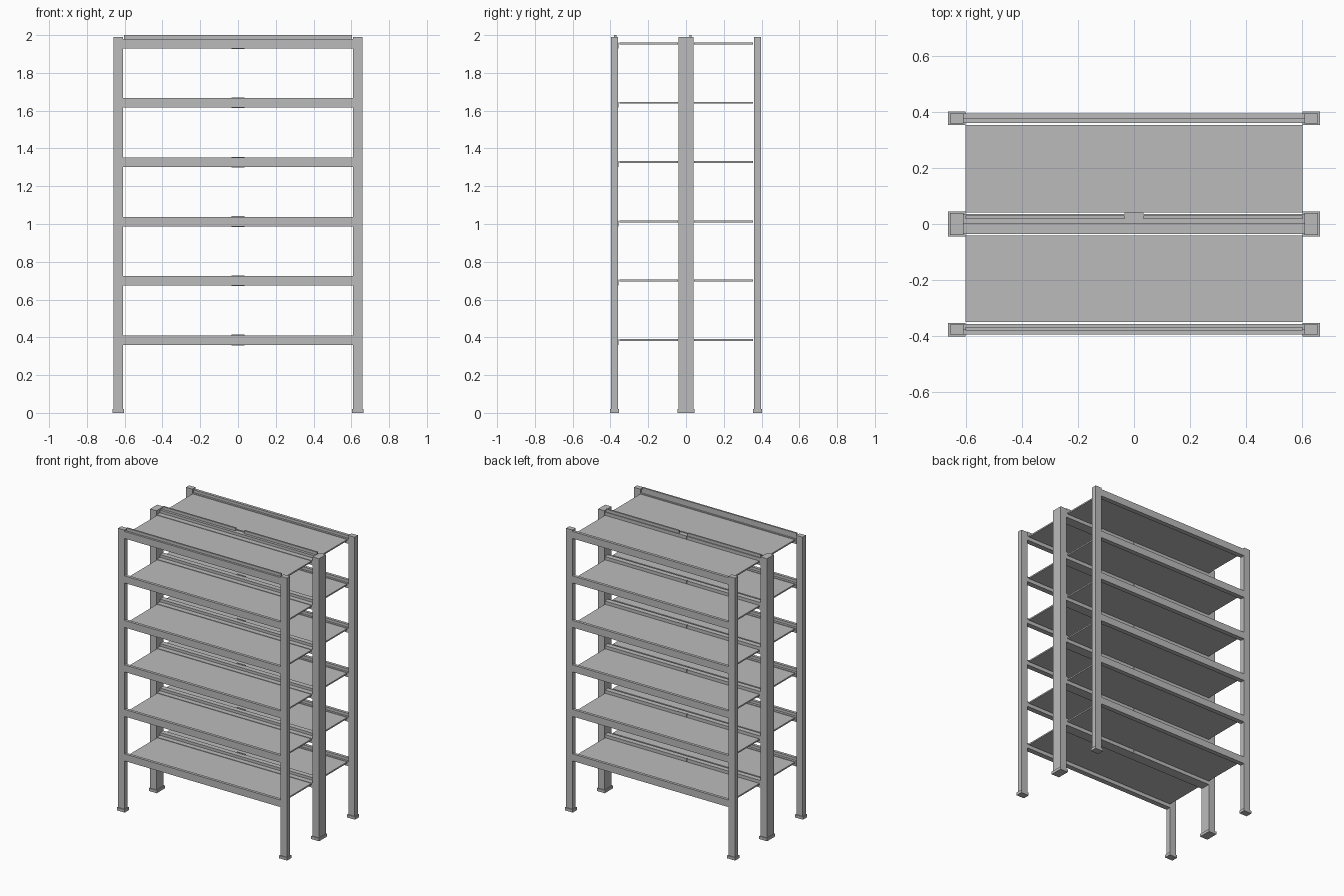
import bpy
import bmesh

cube = bpy.data.objects.get("Cube")
if cube:
    bpy.data.objects.remove(cube, do_unlink=True)

GREY = (0.5, 0.5, 0.5, 1)
steel = bpy.data.materials.new("grey steel")
steel.use_nodes = True
steel.diffuse_color = GREY
steel.node_tree.nodes["Principled BSDF"].inputs["Base Color"].default_value = GREY


def make_part(name, boxes):
    """One object from boxes given as (x0, x1), (y0, y1), (z0, z1)."""
    bm = bmesh.new()
    for spans in boxes:
        made = bmesh.ops.create_cube(bm, size=1)
        for v in made["verts"]:
            for axis, (lo, hi) in enumerate(spans):
                v.co[axis] = hi if v.co[axis] > 0 else lo
    mesh = bpy.data.meshes.new(name)
    bm.to_mesh(mesh)
    bm.free()
    mesh.materials.append(steel)
    obj = bpy.data.objects.new(name, mesh)
    bpy.context.collection.objects.link(obj)


# Uprights and their base plates
rows = {"front": (-0.378, 0.018), "middle": (0, 0.039), "back": (0.378, 0.018)}
for row, (y, half) in rows.items():
    for side, x in (("left", 0.634), ("right", -0.634)):
        make_part(f"{row}_{side}_post",
                  [((x - 0.025, x + 0.025), (y - half, y + half), (0.01, 1.99))])
        foot = half + 0.006
        make_part(f"{row}_{side}_foot",
                  [((x - 0.031, x + 0.031), (y - foot, y + foot), (0, 0.02))])

# Six levels of shelves, stepped beams and joining clips
BEAM = (-0.609, 0.609)
for level in range(6):
    z = 0.386 + level * 0.314
    n = level + 1
    for name, y0, y1 in (("front", -0.351, -0.042), ("back", 0.042, 0.355)):
        make_part(f"{name}_shelf_{n}", [((-0.603, 0.603), (y0, y1), (z - 0.005, z + 0.005))])
    low, top = z - 0.026, z + 0.024
    make_part(f"front_beam_{n}", [
        (BEAM, (-0.395, -0.375), (low, top)),
        (BEAM, (-0.375, -0.358), (low, z + 0.005))])
    make_part(f"back_beam_{n}", [
        (BEAM, (0.375, 0.395), (low, top)),
        (BEAM, (0.361, 0.375), (low, z + 0.005))])
    make_part(f"middle_beam_{n}", [
        (BEAM, (0, 0.036), (low, top)),
        (BEAM, (-0.036, 0), (low, z + 0.005))])
    make_part(f"middle_clip_{n}", [((-0.034, 0.034), (0.032, 0.041), (low - 0.003, top + 0.004))])

# Raised lips along the top front and middle beams
make_part("front_top_lip", [((-0.603, 0.603), (-0.381, -0.369), (1.96, 2))])
make_part("middle_top_lip", [
    ((-0.603, -0.034), (0.018, 0.03), (1.96, 2)),
    ((0.034, 0.603), (0.018, 0.03), (1.96, 2))])
